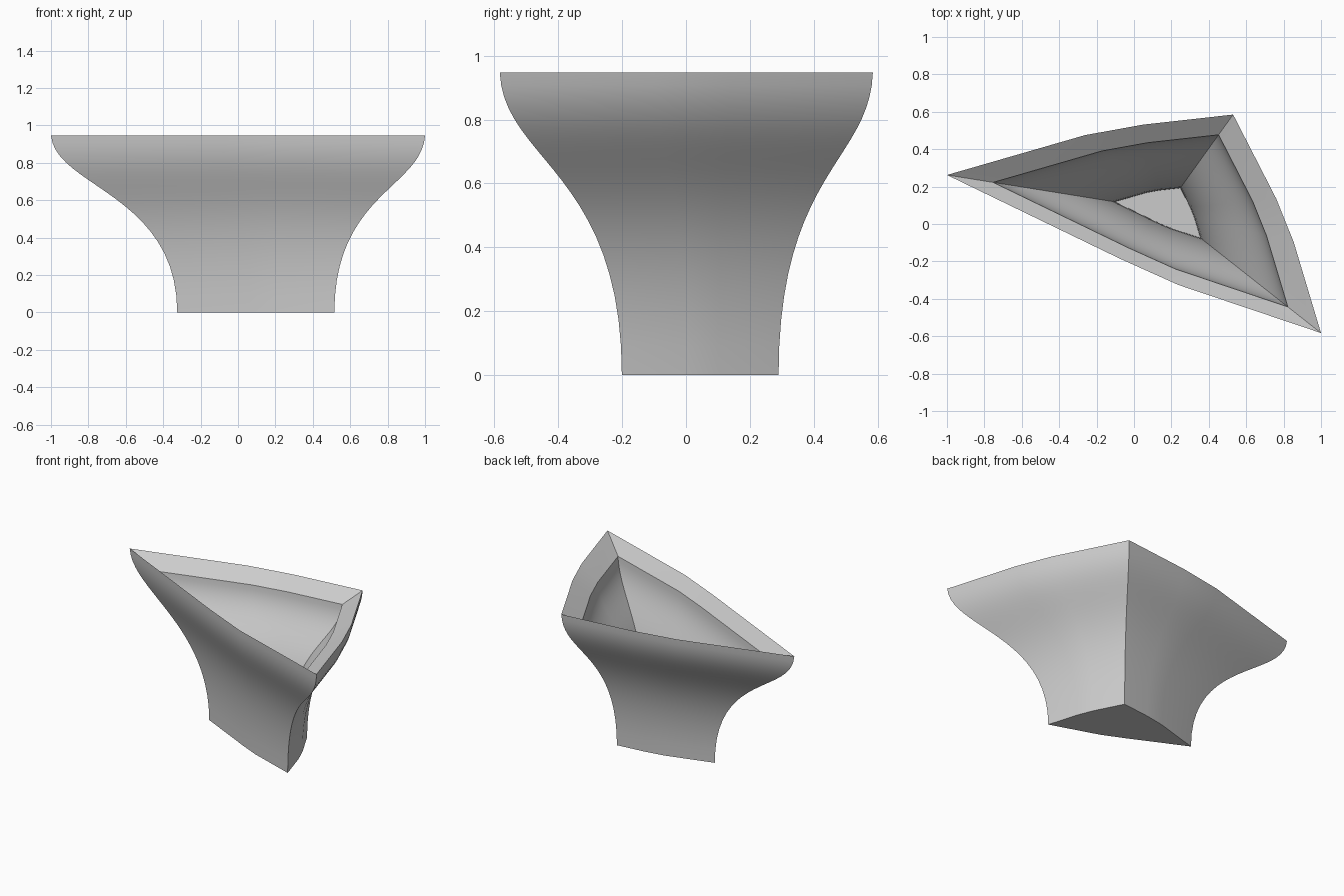
import bpy, bmesh, math
from mathutils import Vector

if "Cube" in bpy.data.objects:
    bpy.data.objects.remove(bpy.data.objects["Cube"], do_unlink=True)

HEIGHT = 0.947
FLOOR = 0.085
RIM_DROP = 0.075
RINGS = 20
CENTRE = Vector((0.164, 0.076))

# Each corner, with the outward bow of the side that follows it: (fraction, bow)
SIDES = [
    ((-1, 0.262), ((0.47, 0.052), (0.63, 0.06))),
    ((1, -0.583), ((0.4, 0.046), (0.6, 0.046))),
    ((0.53, 0.585), ((0.31, 0.047), (0.51, 0.056))),
]


def outline():
    """Triangle with bowed sides, relative to the scaling centre."""
    pts = []
    for i, (corner, bows) in enumerate(SIDES):
        a, b = Vector(corner), Vector(SIDES[(i + 1) % 3][0])
        d = (b - a).normalized()
        out = Vector((d.y, -d.x))
        pts.append(a - CENTRE)
        pts += [a.lerp(b, t) + out * bow - CENTRE for t, bow in bows]
    return pts


def flare(t):
    """Scale and height along the S-shaped wall profile, a cubic curve."""
    w = ((1 - t) ** 3, 3 * t * (1 - t) ** 2, 3 * t * t * (1 - t), t ** 3)
    scale = sum(a * b for a, b in zip(w, (0.42, 0.42, 0.98, 1)))
    height = sum(a * b for a, b in zip(w, (0, 0.633, 0.67, HEIGHT)))
    return scale, height


def hollow(scale, height):
    """Matching point on the inside wall, between the floor and the sunken rim."""
    rise = (HEIGHT - RIM_DROP - FLOOR) / HEIGHT
    return 0.228 + (scale - 0.42) * 0.56 / 0.58, FLOOR + height * rise


# Profile: up the outside, over the sloping rim, down the inside to the floor
outer = [flare(i / RINGS) for i in range(RINGS + 1)]
inner = [hollow(s, z) for s, z in reversed(outer)]

bm = bmesh.new()
shape = outline()
rings = [[bm.verts.new((*(CENTRE + p * s), z)) for p in shape] for s, z in outer + inner]
n = len(shape)
for low, high in zip(rings, rings[1:]):
    for i in range(n):
        j = (i + 1) % n
        bm.faces.new((low[i], low[j], high[j], high[i]))
bm.faces.new(list(reversed(rings[0])))
bm.faces.new(rings[-1])
bmesh.ops.recalc_face_normals(bm, faces=bm.faces)

mesh = bpy.data.meshes.new("triangular_bowl")
bm.to_mesh(mesh)
bm.free()
bowl = bpy.data.objects.new("triangular_bowl", mesh)
bpy.context.collection.objects.link(bowl)

# Plain grey finish
grey = bpy.data.materials.new("light_grey")
grey.use_nodes = True
colour = (0.6, 0.6, 0.6, 1)
grey.diffuse_color = colour
grey.node_tree.nodes["Principled BSDF"].inputs["Base Color"].default_value = colour
mesh.materials.append(grey)

# Smooth walls with crisp corners and rim
bpy.ops.object.select_all(action="DESELECT")
bowl.select_set(True)
bpy.context.view_layer.objects.active = bowl
bpy.ops.object.shade_smooth_by_angle(angle=math.radians(30))
